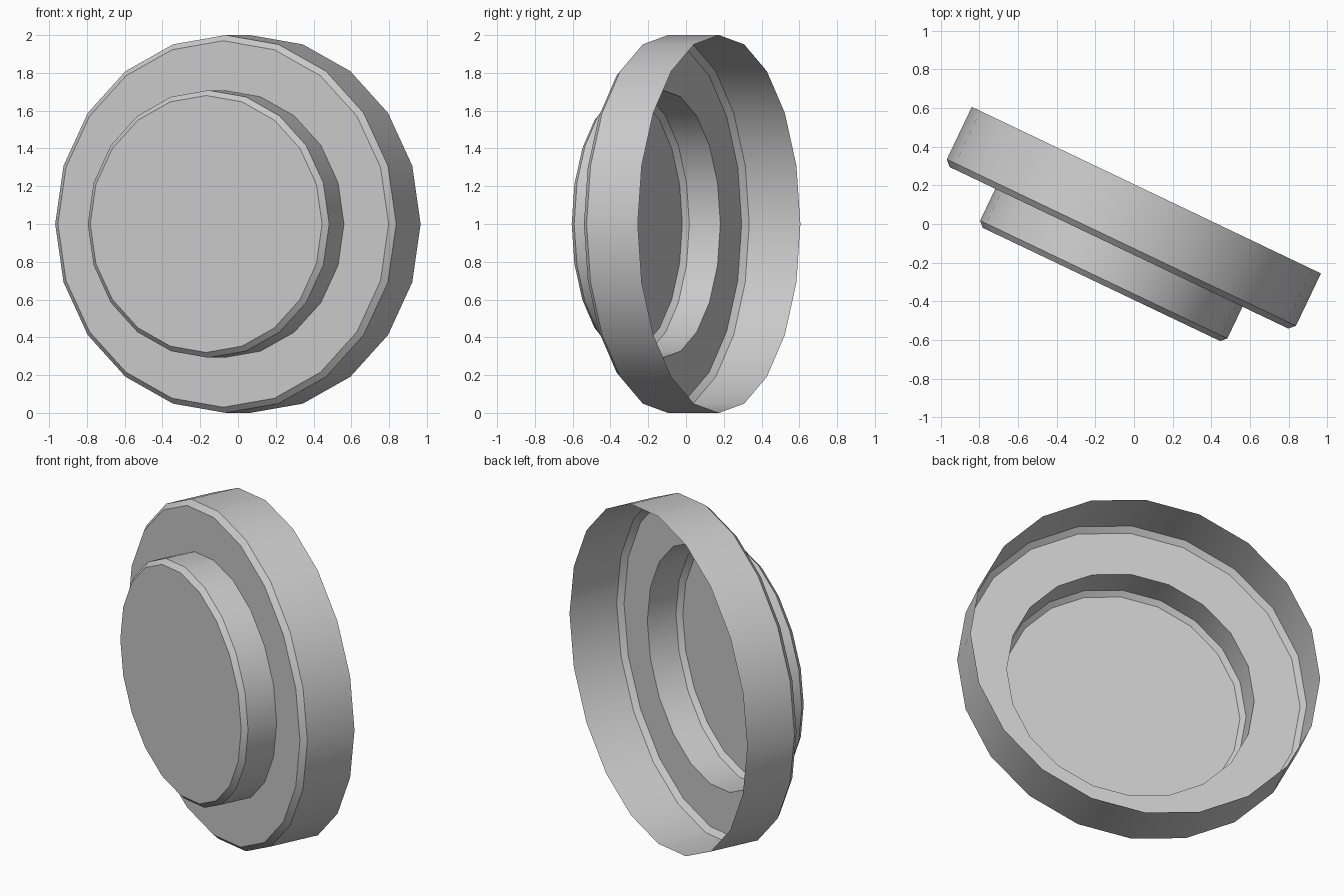
import bpy, bmesh, math
from mathutils import Matrix

if "Cube" in bpy.data.objects:
    bpy.data.objects.remove(bpy.data.objects["Cube"])

SIDES = 20
TURN = math.radians(-25.5)

# Profile of the open-backed shell: (radius, distance forward from the back rim)
PROFILE = [
    (1.00, 0.00), (1.00, 0.30), (0.97, 0.33),      # wide rim with chamfer
    (0.708, 0.33), (0.708, 0.512), (0.68, 0.54),   # raised centre with chamfer
]


def lathe(name, profile, sides):
    """Turn a profile around the y axis and close its front end."""
    bm = bmesh.new()
    rings = []
    for r, d in profile:
        rings.append([bm.verts.new((r * math.cos(2 * math.pi * i / sides), -d,
                                    r * math.sin(2 * math.pi * i / sides)))
                      for i in range(sides)])
    for a, b in zip(rings, rings[1:]):
        for i in range(sides):
            j = (i + 1) % sides
            bm.faces.new((a[i], b[i], b[j], a[j]))
    cap = bm.faces.new(rings[-1])
    bmesh.ops.recalc_face_normals(bm, faces=bm.faces[:])
    cap.normal_update()
    if cap.normal.y > 0:
        bmesh.ops.reverse_faces(bm, faces=bm.faces[:])
    mesh = bpy.data.meshes.new(name)
    bm.to_mesh(mesh)
    bm.free()
    obj = bpy.data.objects.new(name, mesh)
    bpy.context.collection.objects.link(obj)
    return obj


# Stepped round cap, standing on edge and turned to the left
cap = lathe("stepped_cap", PROFILE, SIDES)
cap.data.transform(Matrix.Translation((0.064, 0.175, 1.0)) @ Matrix.Rotation(TURN, 4, 'Z'))

# Smooth walls, sharp chamfer edges
bpy.context.view_layer.objects.active = cap
cap.select_set(True)
bpy.ops.object.shade_smooth_by_angle(angle=math.radians(30))
